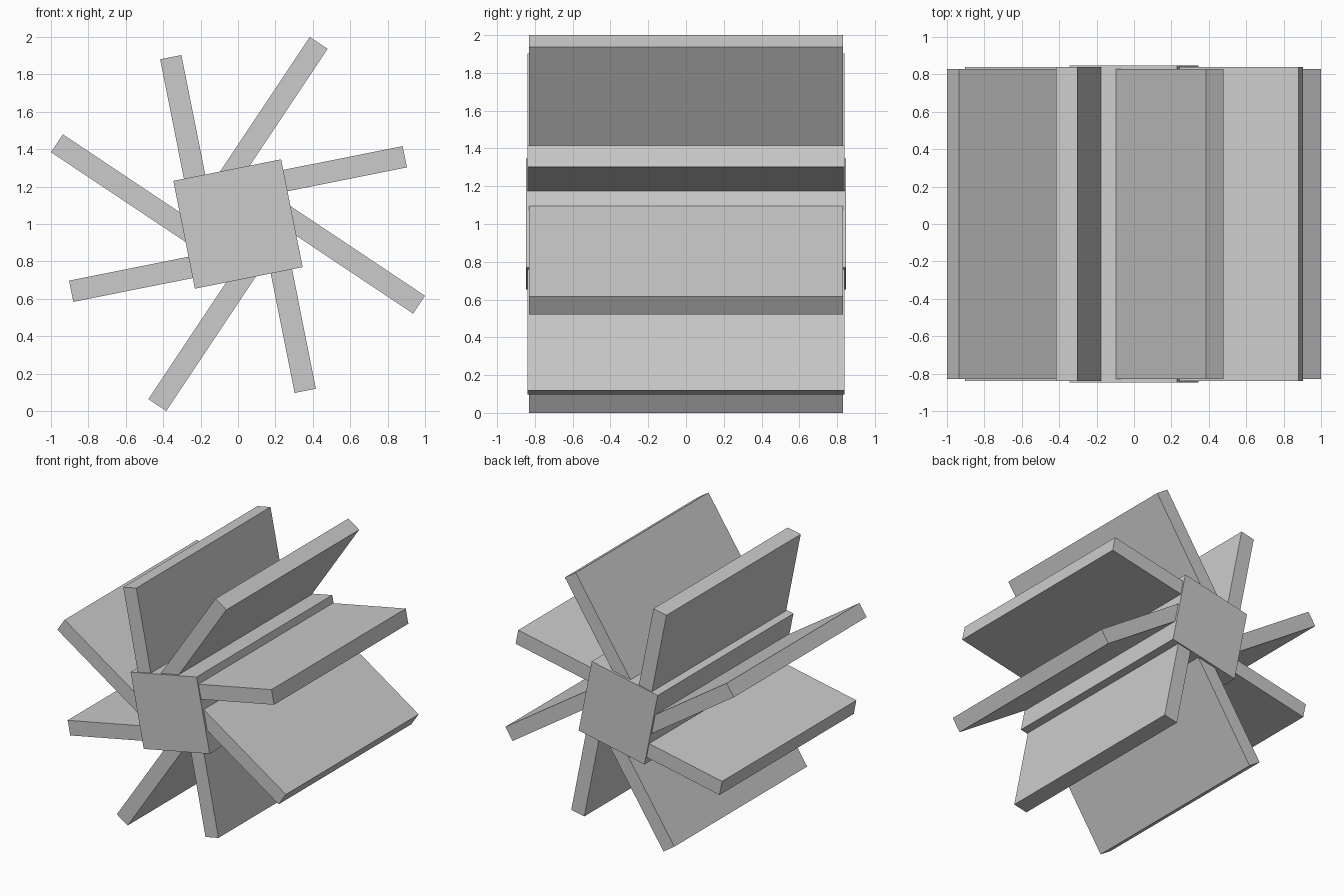
import bpy, math
from mathutils import Matrix, Vector

if "Cube" in bpy.data.objects:
    bpy.data.objects.remove(bpy.data.objects["Cube"])

TILT = 11.3  # degrees the whole wheel is turned about its axle (y axis)
AXLE = Matrix.Translation((0, 0, 1))


def box(name, angle, u, v, half_y):
    """Box spanning u (radial) and v (sideways), turned about the axle."""
    size = Vector((u[1] - u[0], 2 * half_y, v[1] - v[0]))
    mid = Vector((sum(u) / 2, 0, sum(v) / 2))
    bpy.ops.mesh.primitive_cube_add(size=1)
    ob = bpy.context.object
    ob.name = name
    ob.data.transform(Matrix.Translation(mid) @ Matrix.Diagonal(size).to_4x4())
    ob.matrix_world = AXLE @ Matrix.Rotation(-math.radians(angle), 4, 'Y')
    return ob


# Square hub
box("hub", TILT, (-0.294, 0.294), (-0.294, 0.294), 0.848)

# Four short paddles square to the hub, four long ones on the diagonals
for i in range(4):
    box(f"short_paddle_{i + 1}", TILT + 90 * i, (0.1, 0.945), (0.12, 0.236), 0.839)
    box(f"long_paddle_{i + 1}", TILT + 45 + 90 * i, (0.1, 1.045), (0.121, 0.235), 0.83)
